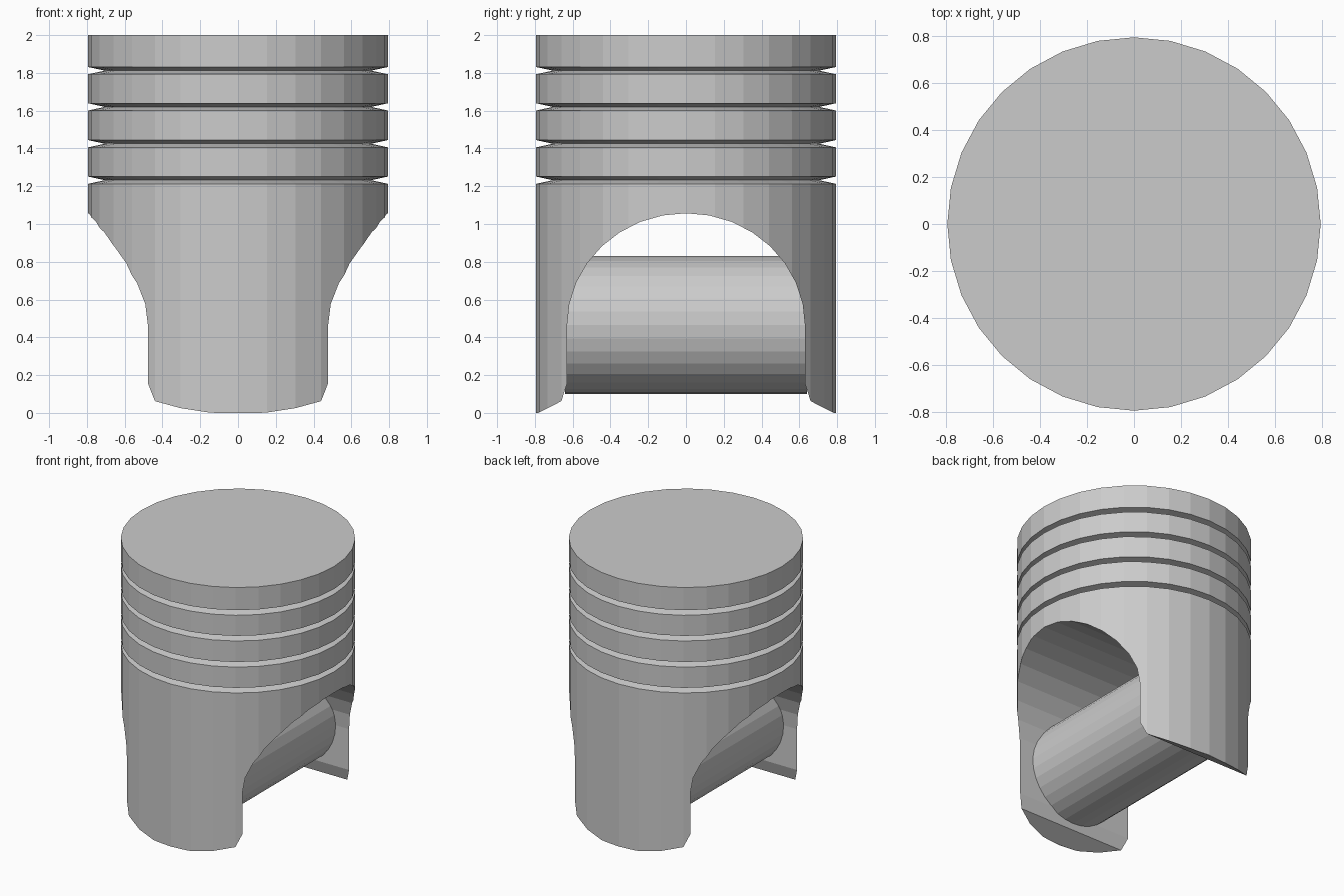
import bpy, bmesh
from math import sin, cos, pi

if "Cube" in bpy.data.objects:
    bpy.data.objects.remove(bpy.data.objects["Cube"])

SIDES = 32
R = 0.793


def make_object(name, bm):
    bmesh.ops.recalc_face_normals(bm, faces=bm.faces)
    mesh = bpy.data.meshes.new(name)
    bm.to_mesh(mesh)
    bm.free()
    ob = bpy.data.objects.new(name, mesh)
    bpy.context.collection.objects.link(ob)
    return ob


def lathe(name, profile):
    bm = bmesh.new()
    rings = [[bm.verts.new((r * cos(2 * pi * i / SIDES), r * sin(2 * pi * i / SIDES), z))
              for i in range(SIDES)] for r, z in profile]
    for a, b in zip(rings, rings[1:]):
        for i in range(SIDES):
            j = (i + 1) % SIDES
            bm.faces.new((a[i], a[j], b[j], b[i]))
    bm.faces.new(rings[0][::-1])
    bm.faces.new(rings[-1])
    return make_object(name, bm)


# Piston body with four V-shaped ring grooves
profile = [(R, 0)]
for z in (1.232, 1.425, 1.62, 1.812):
    profile += [(R, z - 0.019), (0.705, z), (R, z + 0.019)]
profile.append((R, 2))
body = lathe("piston_body", profile)

# Arched opening running left to right through the skirt
half = [(0.9, -0.06), (0.66, 0.062), (0.63, 0.155), (0.63, 0.46)]
arch = [(0.63 * cos(pi * k / 16), 0.46 + 0.597 * sin(pi * k / 16)) for k in range(1, 16)]
outline = half + arch + [(-y, z) for y, z in reversed(half)]
bm = bmesh.new()
face = bm.faces.new([bm.verts.new((-1.2, y, z)) for y, z in outline])
ext = bmesh.ops.extrude_face_region(bm, geom=[face])
bmesh.ops.translate(bm, vec=(2.4, 0, 0),
                    verts=[g for g in ext["geom"] if isinstance(g, bmesh.types.BMVert)])
cutter = make_object("arch_cutter", bm)
cutter.hide_render = True
cutter.hide_viewport = True

cut = body.modifiers.new("arch", "BOOLEAN")
cut.operation = "DIFFERENCE"
cut.solver = "EXACT"
cut.object = cutter

# Wrist pin between the skirt walls
bpy.ops.mesh.primitive_cylinder_add(vertices=SIDES, radius=0.366, depth=1.28,
                                    location=(0, 0, 0.465), rotation=(pi / 2, 0, 0))
bpy.context.object.name = "wrist_pin"
